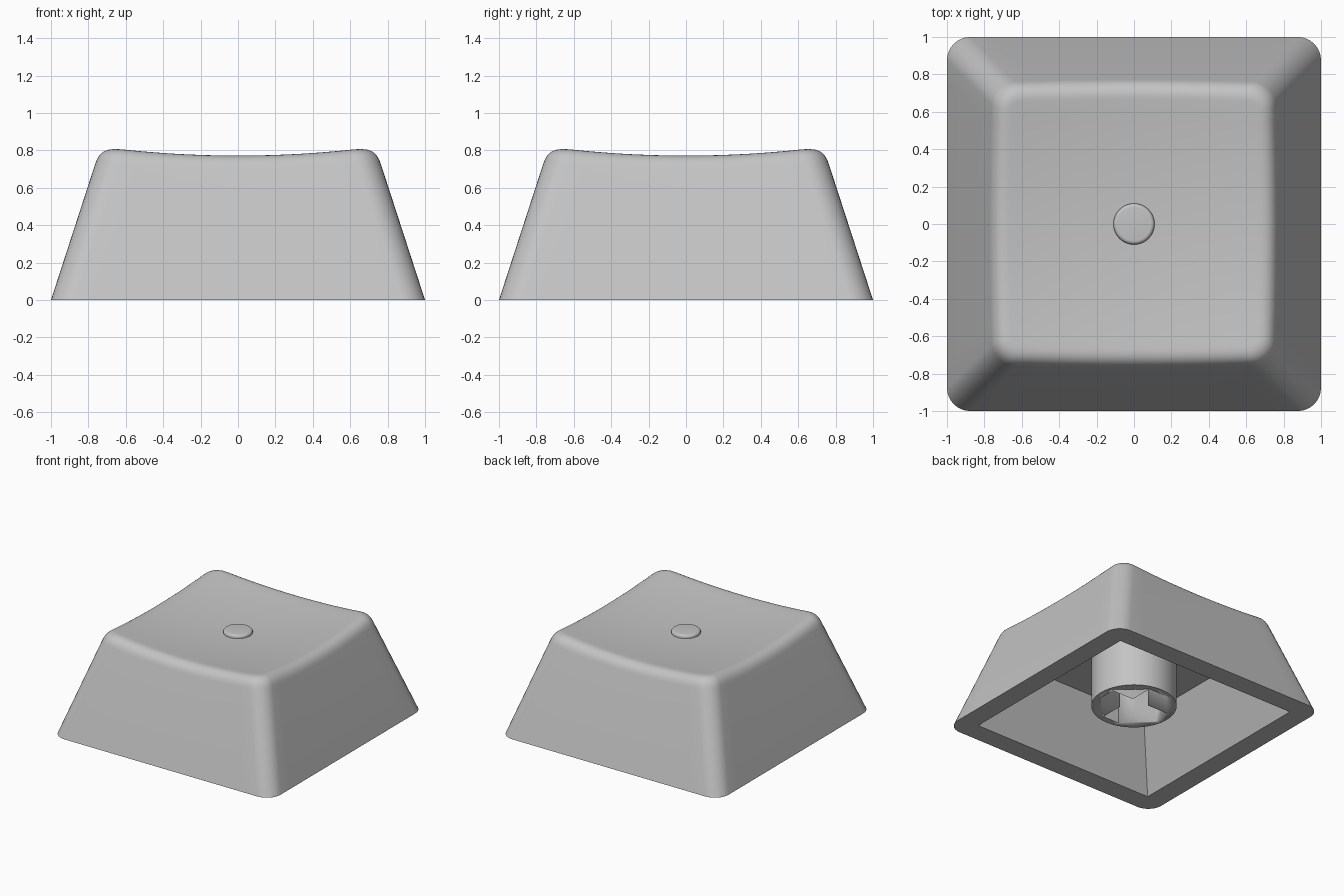
import bpy, bmesh, math

if "Cube" in bpy.data.objects:
    bpy.data.objects.remove(bpy.data.objects["Cube"])

grey = bpy.data.materials.new("warm_grey_plastic")
grey.diffuse_color = (0.55, 0.55, 0.55, 1)
grey.use_nodes = True
grey.node_tree.nodes["Principled BSDF"].inputs["Base Color"].default_value = grey.diffuse_color


def finish(name, bm, angle=30):
    bmesh.ops.recalc_face_normals(bm, faces=bm.faces)
    mesh = bpy.data.meshes.new(name)
    bm.to_mesh(mesh)
    bm.free()
    mesh.materials.append(grey)
    ob = bpy.data.objects.new(name, mesh)
    bpy.context.collection.objects.link(ob)
    bpy.ops.object.select_all(action='DESELECT')
    ob.select_set(True)
    bpy.context.view_layer.objects.active = ob
    bpy.ops.object.shade_smooth_by_angle(angle=math.radians(angle))
    return ob


def loft(bm, rings):
    """Skin equal-length closed loops of points; returns the vertex rings."""
    vs = [[bm.verts.new(p) for p in ring] for ring in rings]
    for a, b in zip(vs, vs[1:]):
        for i in range(len(a)):
            j = (i + 1) % len(a)
            bm.faces.new((a[i], a[j], b[j], b[i]))
    return vs


ARC, SIDE = 8, 14
SLOPE, RADIUS, FILLET = 0.325, 0.125, 0.08


def rounded_point(k, half, r):
    """Point k of a rounded square: corner arc then straight side, four times."""
    q, i = divmod(k, ARC + SIDE)
    c = half - r
    if i <= ARC:
        t = math.pi / 2 * i / ARC
        x, y = c + r * math.cos(t), c + r * math.sin(t)
    else:
        x, y = c - 2 * c * (i - ARC) / SIDE, half
    for _ in range(q):
        x, y = -y, x
    return x, y


COUNT = 4 * (ARC + SIDE)


def flat_ring(half, r, z):
    return [(*rounded_point(k, half, r), z) for k in range(COUNT)]


def dish(x, y):
    return 0.731 + 0.09 * (x * x + y * y)


# cap shell: cavity, rim, sloped walls, rounded edge and dished top
columns = []
for k in range(COUNT):
    z = 0.78
    for _ in range(6):
        half = 1 - SLOPE * z
        x, y = rounded_point(k, half, RADIUS)
        z = dish(x, y)
    zl = z - FILLET
    low = (*rounded_point(k, 1 - SLOPE * zl, RADIUS), zl)
    edge = (x, y, z)
    ix, iy = rounded_point(k, half - FILLET, RADIUS - FILLET)
    inner = (ix, iy, dish(ix, iy))
    col = []
    for s in range(9):
        t = s / 8
        col.append(tuple((1 - t) ** 2 * a + 2 * t * (1 - t) * b + t * t * c
                         for a, b, c in zip(low, edge, inner)))
    for s in range(1, 12):
        f = 1 - s / 12
        col.append((ix * f, iy * f, dish(ix * f, iy * f)))
    columns.append(col)

rings = [flat_ring(0.60, 0, 0.5), flat_ring(0.833, 0, 0), flat_ring(1, RADIUS, 0)]
rings += [list(r) for r in zip(*columns)]
bm = bmesh.new()
vs = loft(bm, rings)
bm.faces.new(vs[0])
bm.faces.new(vs[-1])
bmesh.ops.remove_doubles(bm, verts=bm.verts, dist=1e-5)
finish("cap_shell", bm)


def turned(name, profile, n):
    bm = bmesh.new()
    vs = loft(bm, [[(r * math.cos(2 * math.pi * i / n), r * math.sin(2 * math.pi * i / n), z)
                    for i in range(n)] for r, z in profile])
    bm.faces.new(vs[0])
    bm.faces.new(vs[-1])
    return finish(name, bm)


# centre button with a rounded rim
rim = [(0.09 + 0.02 * math.cos(t), 0.739 + 0.02 * math.sin(t))
       for t in (math.pi / 2 * i / 6 for i in range(7))]
turned("centre_button", [(0.11, 0.715)] + rim, 48)

# stem with a cross-shaped socket
stem = turned("stem", [(0.322, 0.11), (0.322, 0.51)], 64)
L, W = 0.27, 0.075
cross = []
for q in range(4):
    for x, y in ((L, -W), (L, W), (W, W)):
        for _ in range(q):
            x, y = -y, x
        cross.append((x, y))
bm = bmesh.new()
vs = loft(bm, [[(x, y, z) for x, y in cross] for z in (0.0, 0.49)])
bm.faces.new(vs[0])
bm.faces.new(vs[1])
cutter = finish("socket_cutter", bm)
cutter.hide_render = True
mod = stem.modifiers.new("socket", 'BOOLEAN')
mod.operation = 'DIFFERENCE'
mod.solver = 'EXACT'
mod.object = cutter
bpy.context.view_layer.objects.active = stem
bpy.ops.object.modifier_apply(modifier=mod.name)
bpy.data.objects.remove(cutter)
